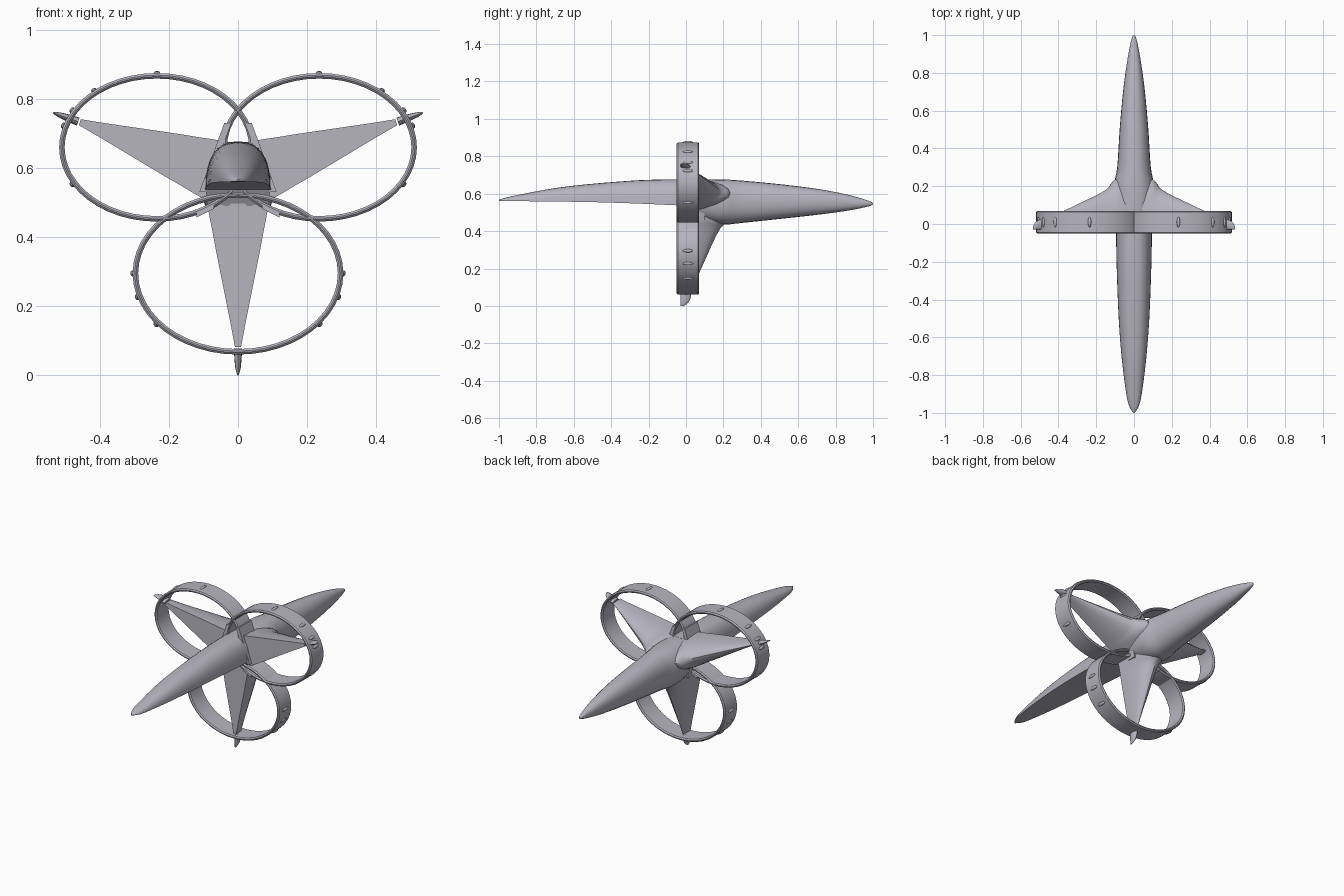
import bpy, bmesh, math
from mathutils import Vector, Matrix

cube = bpy.data.objects.get("Cube")
if cube:
    bpy.data.objects.remove(cube)

hull_grey = bpy.data.materials.new("hull_grey")
hull_grey.use_nodes = True
COLOR = (0.47, 0.46, 0.53, 1)
hull_grey.diffuse_color = COLOR
hull_grey.node_tree.nodes["Principled BSDF"].inputs["Base Color"].default_value = COLOR


def finish(name, bm, angle=35):
    bmesh.ops.recalc_face_normals(bm, faces=bm.faces)
    mesh = bpy.data.meshes.new(name)
    bm.to_mesh(mesh)
    bm.free()
    mesh.materials.append(hull_grey)
    ob = bpy.data.objects.new(name, mesh)
    bpy.context.collection.objects.link(ob)
    bpy.ops.object.select_all(action="DESELECT")
    ob.select_set(True)
    bpy.context.view_layer.objects.active = ob
    bpy.ops.object.shade_smooth_by_angle(angle=math.radians(angle))
    return ob


def loft(name, sections, closed=False):
    """Skin a row of equal-length loops; cap the ends unless the row closes."""
    bm = bmesh.new()
    rows = [[bm.verts.new(p) for p in s] for s in sections]
    pairs = list(zip(rows, rows[1:])) + ([(rows[-1], rows[0])] if closed else [])
    for a, b in pairs:
        for i in range(len(a)):
            j = (i + 1) % len(a)
            bm.faces.new((a[i], a[j], b[j], b[i]))
    if not closed:
        bm.faces.new(rows[0])
        bm.faces.new(rows[-1])
    return finish(name, bm)


def smooth_stations(table, steps=4):
    """Catmull-Rom interpolation between hand-placed stations."""
    pts = [Vector(t) for t in table]
    out = []
    for i in range(len(pts) - 1):
        a, b, c, d = pts[max(i - 1, 0)], pts[i], pts[i + 1], pts[min(i + 2, len(pts) - 1)]
        for k in range(steps):
            t = k / steps
            out.append(b + (c - a) * t / 2 + (a * 2 - b * 5 + c * 4 - d) * t * t / 2
                       + (b * 3 - a - c * 3 + d) * t ** 3 / 2)
    return out + [pts[-1]]


def power(v, e):
    return math.copysign(abs(v) ** e, v)


# Forward hull: arched top on a flat belly; station = y, half width, bottom, top
NOSE = [(-1, .003, .562, .568), (-.96, .027, .56, .58), (-.88, .044, .56, .597),
        (-.7, .066, .558, .63), (-.5, .081, .555, .653), (-.25, .091, .547, .672),
        (-.05, .095, .538, .677), (.08, .095, .535, .677)]
ARCH = 16
loft("forward_hull", [
    [(w * power(math.cos(math.pi * i / ARCH), .8), y,
      zb + (zt - zb) * math.sin(math.pi * i / ARCH) ** .85) for i in range(ARCH + 1)]
    for y, w, zb, zt in smooth_stations(NOSE)])

# Rear hull: rounded section tapering to the tail
TAIL = [(.0, .09, .46, .675), (.1, .105, .45, .677), (.2, .108, .435, .676),
        (.3, .089, .444, .67), (.5, .076, .465, .651), (.7, .058, .487, .626),
        (.85, .038, .507, .598), (.95, .02, .526, .571), (.99, .009, .537, .556),
        (1, .003, .543, .549)]
SIDES = 24
loft("rear_hull", [
    [(w * power(math.cos(2 * math.pi * i / SIDES), .9), y,
      (zb + zt) / 2 + (zt - zb) / 2 * power(math.sin(2 * math.pi * i / SIDES), .9))
     for i in range(SIDES)]
    for y, w, zb, zt in smooth_stations(TAIL)])

# Intake cowl below the forward hull, sloping back under its belly
loft("intake_cowl", [
    [(-w, y, z), (w, y, z), (w, .1, z), (-w, .1, z)]
    for w, y, z in [(.095, -.06, .55), (.092, -.045, .525), (.08, -.01, .46)]])
for side, name in ((1, "left"), (-1, "right")):
    slot = [(.02, .497), (.075, .517), (.085, .505), (.03, .488)]
    loft(name + "_intake_slot", [
        [(side * x, -.045 + (.525 - z) * .54 + dy, z) for x, z in slot]
        for dy in (-.004, .004)])

# Wings: flat front, rounded flanks drawn back to a trailing edge, spiked tip
FRONT = -.03
WING = [(-.09, .098, .25), (0, .083, .235), (.04, .075, .19), (.1, .064, .155),
        (.21, .042, .105), (.31, .022, .06), (.38, .009, .03)]
SPIKE = [(.385, .012, .03), (.42, .01, .024), (.445, .007, .012), (.462, .002, -.012)]


def wing(name, root, direction):
    out = Vector(direction).normalized()
    across = Vector((out.z, 0, -out.x))

    def section(s, half, rear):
        base = Vector(root) + out * s
        return [base + across * half * math.cos(math.pi * i / 12)
                + Vector((0, FRONT + (rear - FRONT) * math.sin(math.pi * i / 12), 0))
                for i in range(13)]

    loft(name, [section(*t) for t in smooth_stations(WING)])
    spike = []
    for s, half, rear in smooth_stations(SPIKE):
        mid, depth = (rear + FRONT) / 2, (rear - FRONT) / 2
        spike.append([Vector(root) + out * s + across * half * math.cos(a)
                      + Vector((0, mid + depth * math.sin(a), 0))
                      for a in (2 * math.pi * k / 12 for k in range(12))])
    loft(name + "_tip", spike)


wing("lower_wing", (0, 0, .462), (0, 0, -1))
wing("left_wing", (.1, 0, .605), (.44, 0, .157))
wing("right_wing", (-.1, 0, .605), (-.44, 0, .157))


# Oval ring shrouds with softened rims, and small pods around the outside
def ring(name, cx, cz, rx, rz, pod_angles):
    y0, y1, t, c = -.05, .07, .016, .006
    profile = [(0, y0 + c), (-c, y0), (c - t, y0), (-t, y0 + c),
               (-t, y1 - c), (c - t, y1), (-c, y1), (0, y1 - c)]
    steps = 48
    loft(name, [
        [(cx + (rx + d) * math.cos(a), y, cz + (rz + d) * math.sin(a)) for d, y in profile]
        for a in (2 * math.pi * k / steps for k in range(steps))], closed=True)
    bm = bmesh.new()
    for deg in pod_angles:
        a = math.radians(deg)
        turn = math.atan2(math.sin(a) / rz, math.cos(a) / rx)
        place = (Matrix.Translation((cx + rx * math.cos(a), .01, cz + rz * math.sin(a)))
                 @ Matrix.Rotation(-turn, 4, "Y") @ Matrix.Diagonal((.007, .028, .009, 1)))
        bmesh.ops.create_uvsphere(bm, u_segments=10, v_segments=6, radius=1, matrix=place)
    finish(name + "_pods", bm)


ring("lower_ring", 0, .295, .305, .235, (0, 180, -39, -141, -17, -163))
ring("left_ring", .235, .66, .283, .215, (50, 30, 17, -30, 90))
ring("right_ring", -.235, .66, .283, .215, (130, 150, 163, 210, 90))

# Slanted braces joining the upper rings to the hull flanks
for side, name in ((1, "left_brace"), (-1, "right_brace")):
    loft(name, [
        [(side * (x + dx), y, z) for dx, y in ((-.02, -.05), (0, -.05), (0, .07), (-.02, .07))]
        for x, z in ((.04, .73), (.058, .68), (.112, .53))])

# Short struts tying the lower ring to the hull corners
for side, name in ((1, "left_strut"), (-1, "right_strut")):
    loft(name, [
        [(side * x, y, z + dz) for dz, y in ((-.008, -.05), (.008, -.05), (.008, .07), (-.008, .07))]
        for x, z in ((.07, .49), (.12, .465))])
